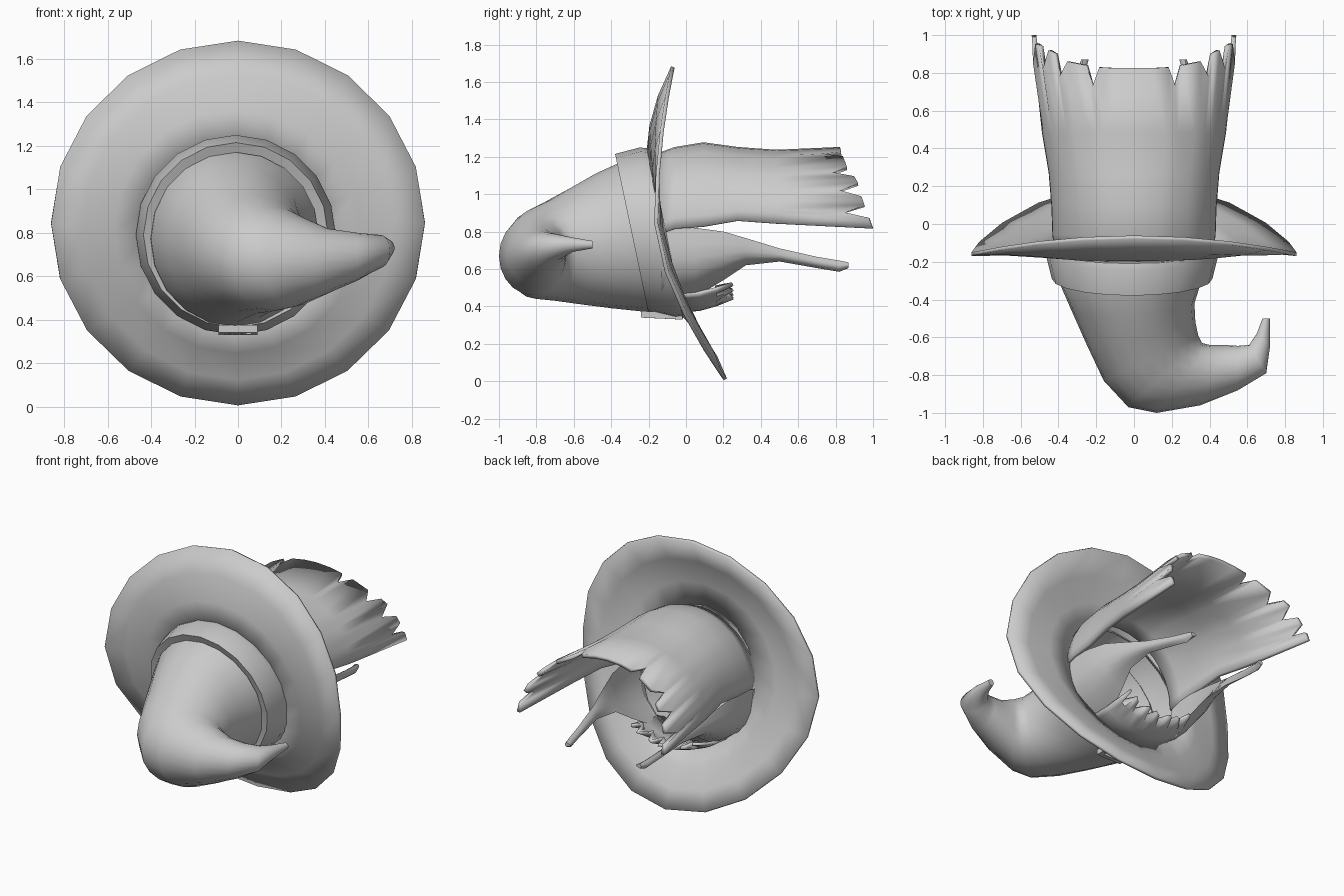
import bpy, bmesh
from math import sin, cos, pi, radians

if "Cube" in bpy.data.objects:
    bpy.data.objects.remove(bpy.data.objects["Cube"])


def loft(name, rings, closed=True, cap_end=False, thick=0.0, offset=0.0, angle=50):
    """Skin a list of equal-length point rings into one smooth mesh."""
    bm = bmesh.new()
    vs = [[bm.verts.new(p) for p in r] for r in rings]
    n = len(rings[0])
    for a, b in zip(vs, vs[1:]):
        for i in range(n if closed else n - 1):
            j = (i + 1) % n
            bm.faces.new((a[i], a[j], b[j], b[i]))
    if cap_end:
        bm.faces.new(vs[-1])
    bmesh.ops.recalc_face_normals(bm, faces=bm.faces)
    me = bpy.data.meshes.new(name)
    bm.to_mesh(me)
    bm.free()
    ob = bpy.data.objects.new(name, me)
    bpy.context.collection.objects.link(ob)
    bpy.ops.object.select_all(action='DESELECT')
    bpy.context.view_layer.objects.active = ob
    ob.select_set(True)
    bpy.ops.object.shade_smooth_by_angle(angle=radians(angle))
    if thick:
        m = ob.modifiers.new("thickness", 'SOLIDIFY')
        m.thickness, m.offset = thick, offset
    return ob


def circle(n):
    return [2 * pi * i / n for i in range(n)]


def tilted(r, y, n=20, cz=0.79):
    """Ring of the hat opening, leaning back toward its lower side."""
    return [(-0.01 + r * cos(t), y - 0.21 * r * sin(t), cz + r * sin(t)) for t in circle(n)]


# Brim: inner ring on the band, outer ring dipping back at the bottom
def brim_y(t):
    s = sin(t)
    return -0.16 + (0.09 * s * s if s > 0 else 0.37 * abs(s) ** 1.6)


inner = tilted(0.42, -0.115)
outer = [(0.86 * cos(t), brim_y(t), 0.845 + 0.835 * sin(t)) for t in circle(20)]
rings = []
for f in (0, 0.33, 0.67, 1):
    sag = 0.03 * f * (1 - f) * 4
    rings.append([(a[0] + (b[0] - a[0]) * f, a[1] + (b[1] - a[1]) * f - sag * sin(t),
                   a[2] + (b[2] - a[2]) * f)
                  for a, b, t in zip(inner, outer, circle(20))])
loft("brim", rings, thick=0.02)

# Hat band
loft("hat_band", [tilted(0.38, -0.28), tilted(0.425, -0.29), tilted(0.46, -0.15),
                  tilted(0.455, -0.11), tilted(0.41, -0.11)], angle=40)

# Bent crown: each ring is (outer xy, inner xy, z low, z high, tilt)
crown = [
    ((-.42, -.12), (.40, -.12), .36, 1.21, .21),
    ((-.40, -.30), (.37, -.26), .37, 1.17, .18),
    ((-.33, -.46), (.32, -.42), .39, 1.11, .12),
    ((-.25, -.64), (.325, -.52), .41, 1.04, .08),
    ((-.16, -.83), (.34, -.59), .43, .97, .04),
    ((-.03, -.97), (.36, -.63), .44, .92, 0),
    ((.12, -1.0), (.40, -.64), .46, .88, 0),
    ((.35, -.96), (.47, -.64), .52, .82, 0),
    ((.55, -.88), (.55, -.645), .58, .80, 0),
    ((.70, -.79), (.61, -.64), .64, .79, 0),
    ((.72, -.65), (.65, -.58), .69, .77, 0),
    ((.72, -.50), (.68, -.50), .71, .75, 0),
]
rings = []
for (ax, ay), (bx, by), lo, hi, k in crown:
    h = (hi - lo) / 2
    rings.append([((ax + bx) / 2 + (bx - ax) / 2 * cos(t),
                   (ay + by) / 2 + (by - ay) / 2 * cos(t) - k * h * sin(t),
                   (lo + hi) / 2 + h * sin(t)) for t in circle(20)])
loft("crown", rings, cap_end=True)

# Buckle: square frame under the band
frame = []
for w, z in ((0.06, 0.37), (0.06, 0.335), (0.09, 0.335), (0.09, 0.37), (0.06, 0.37)):
    frame.append([(sx * w, -0.13 + sy * (w + 0.02), z - 0.06 * sy * w)
                  for sx, sy in ((-1, -1), (1, -1), (1, 1), (-1, 1))])
loft("buckle", frame, angle=30)

# Back hair: half tube with a ragged end, half listed as (angle, end y)
half = [(-2, 1.0), (6, .98), (10, .85), (15, .955), (22, .94), (27, .82), (33, .92),
        (39, .90), (43, .78), (49, .86), (62, .84), (66, .73), (70, .83), (80, .825)]
ends = half + [(90, .825)] + [(180 - a, y) for a, y in reversed(half)]
# rows: (fraction of the way to the end, x radius, z base, z top)
rows = [(0, .41, .80, 1.21), (.1, .42, .83, 1.24), (.28, .425, .84, 1.265),
        (.5, .44, .87, 1.24), (.75, .475, .855, 1.225), (1, .53, .83, 1.24)]
rings = []
for f, rx, zb, zt in rows:
    ring = []
    for a, ye in ends:
        t = radians(a)
        y = -0.14 + 0.9 * f * 0.94 if f < 1 else ye
        if 0 < f < 1:
            y = -0.14 + f * 0.83
        ring.append((rx * cos(t), y, zb + (zt - zb) * sin(t)))
    rings.append(ring)
loft("back_hair", rings, closed=False, thick=0.025, offset=0)

# Side locks: tapering curved strands, (y, upper xz, lower xz, outward bulge)
lock = [(-.13, (.41, .83), (.20, .41), .10), (.05, (.41, .82), (.22, .45), .10),
        (.20, (.40, .80), (.26, .54), .08), (.32, (.375, .765), (.29, .62), .05),
        (.50, (.335, .71), (.30, .64), .025), (.70, (.30, .665), (.285, .605), .02),
        (.82, (.28, .645), (.27, .585), .02), (.87, (.27, .635), (.27, .605), .01)]
for side, label in ((1, "right"), (-1, "left")):
    rings = []
    for y, (xh, zh), (xl, zl), b in lock:
        d = ((xh - xl) ** 2 + (zh - zl) ** 2) ** 0.5
        nx, nz = (zh - zl) / d, -(xh - xl) / d
        ring = []
        for i in range(12):
            u = (i if i <= 6 else 12 - i) / 6
            o = sin(pi * u) * (b if i <= 6 else (b - 0.04))
            ring.append((side * (xh + (xl - xh) * u + nx * o), y, zh + (zl - zh) * u + nz * o))
        rings.append(ring)
    loft(label + "_side_lock", rings, cap_end=True, angle=60)

# Short ragged fringe along the lower edge
cols = 19
rings = []
for y, r in ((-.1, .425), (.07, .415), (.16, .39), (.25, .355)):
    ring = []
    for i in range(cols):
        t = radians(-128 + 76 * i / (cols - 1))
        notch = (0.09 if i % 3 == 2 else 0.02 * (i % 2)) if y > 0.2 else 0
        ring.append((r * 1.05 * cos(t), y - notch, 0.80 + r * sin(t)))
    rings.append(ring)
loft("fringe", rings, closed=False, thick=0.02)
